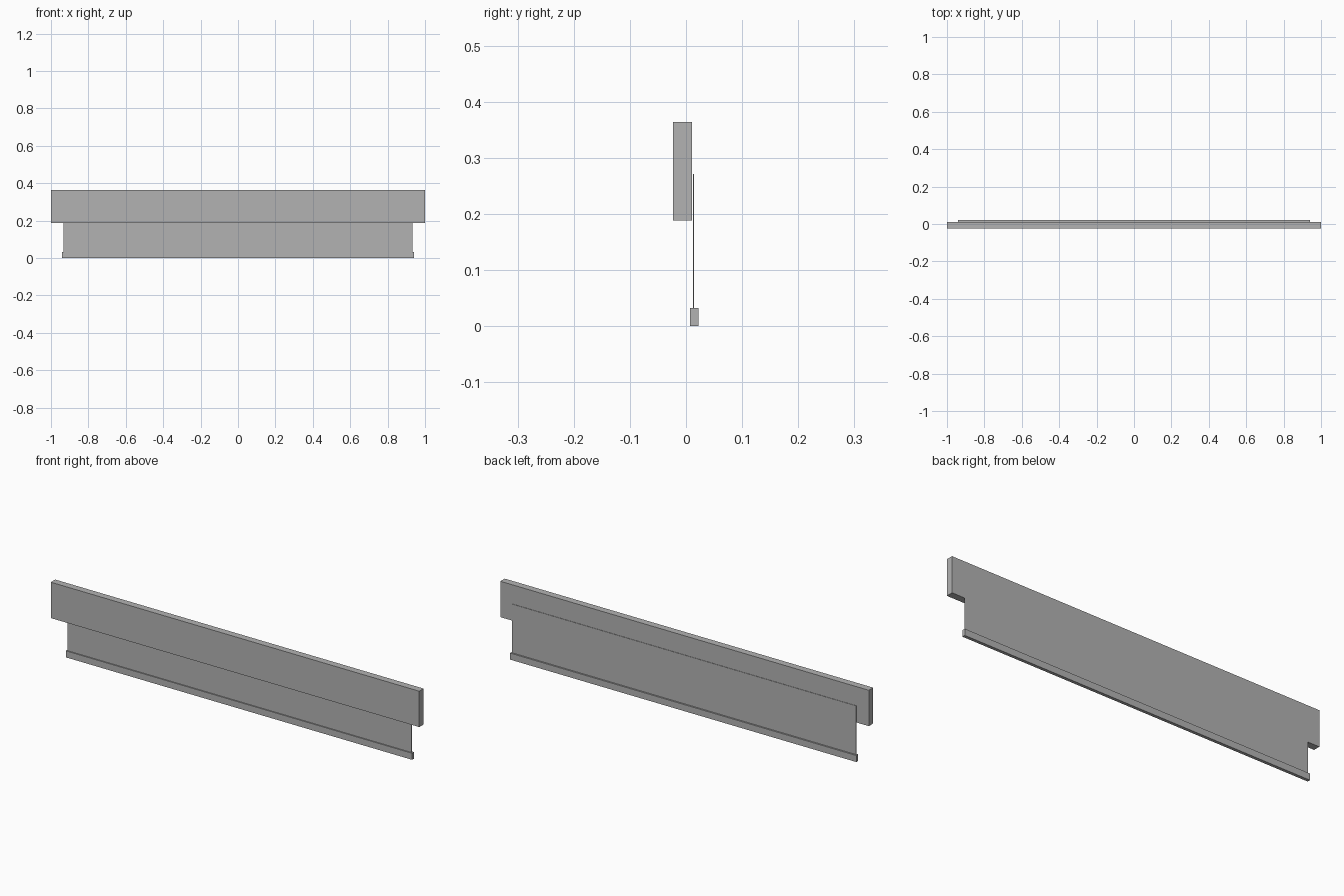
import bpy

cube = bpy.data.objects.get("Cube")
if cube:
    bpy.data.objects.remove(cube, do_unlink=True)

# One flat grey for the whole model
grey = bpy.data.materials.new("neutral_grey")
grey.use_nodes = True
colour = (0.45, 0.45, 0.45, 1)
grey.diffuse_color = colour
for node in grey.node_tree.nodes:
    if node.type == 'BSDF_PRINCIPLED':
        node.inputs["Base Color"].default_value = colour


def box(name, half_width, y_range, z_range):
    """Flat-sided box centred on x = 0."""
    (y0, y1), (z0, z1) = y_range, z_range
    bpy.ops.mesh.primitive_cube_add(size=1, location=(0, (y0 + y1) / 2, (z0 + z1) / 2))
    part = bpy.context.object
    part.name = name
    part.scale = (2 * half_width, y1 - y0, z1 - z0)
    bpy.ops.object.transform_apply(location=False, rotation=False, scale=True)
    part.data.materials.append(grey)
    return part


# Thick valance board across the top
box("valance_board", 1.0, (-0.023, 0.011), (0.188, 0.364))

# Thin hanging sheet behind the board
box("blind_sheet", 0.934, (0.0125, 0.0145), (0.005, 0.271))

# Weighted rail along the bottom hem
box("bottom_rail", 0.94, (0.007, 0.022), (0.0, 0.032))
